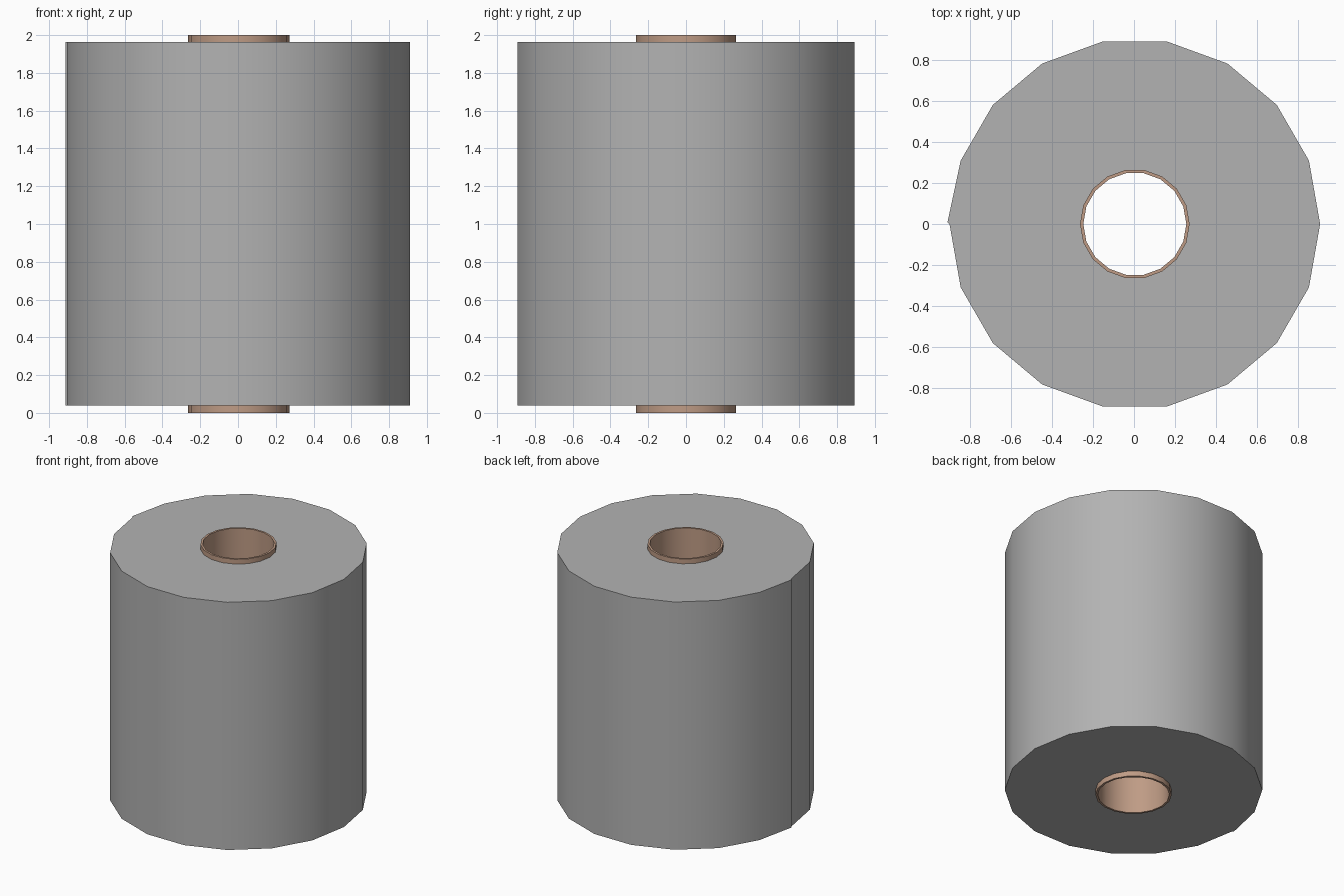
import bpy, bmesh, math

if "Cube" in bpy.data.objects:
    bpy.data.objects.remove(bpy.data.objects["Cube"])

SIDES = 18
CX = 0.004  # the loose end sticks out on -x, so the axis sits slightly right


def material(name, color):
    m = bpy.data.materials.new(name)
    m.diffuse_color = (*color, 1)
    m.use_nodes = True
    m.node_tree.nodes["Principled BSDF"].inputs["Base Color"].default_value = m.diffuse_color
    return m


def circle(radius):
    """Closed outline from -180 to +180 degrees, end point repeated."""
    angles = [-math.pi + 2 * math.pi * i / SIDES for i in range(SIDES + 1)]
    return [(CX + radius * math.cos(a), radius * math.sin(a)) for a in angles]


def hollow_prism(name, outer, inner, z0, z1, mat):
    """Thick-walled extrusion between two outlines with equal point counts."""
    bm = bmesh.new()
    rings = [[bm.verts.new((x, y, z)) for x, y in pts]
             for pts, z in ((outer, z0), (outer, z1), (inner, z1), (inner, z0))]
    n = len(outer)
    for k in range(4):
        a, b = rings[k], rings[(k + 1) % 4]
        wall = k in (0, 2)
        for i in range(n if wall else n - 1):
            j = (i + 1) % n
            bm.faces.new((a[i], a[j], b[j], b[i]))
    # close the seam where the outline starts and ends
    bmesh.ops.remove_doubles(bm, verts=bm.verts, dist=0.0005)
    # seam triangles between loose end, start and inner wall are filled here
    open_edges = [e for e in bm.edges if e.is_boundary]
    if open_edges:
        bmesh.ops.holes_fill(bm, edges=open_edges, sides=0)
    bmesh.ops.recalc_face_normals(bm, faces=bm.faces)
    mesh = bpy.data.meshes.new(name)
    bm.to_mesh(mesh)
    bm.free()
    mesh.materials.append(mat)
    ob = bpy.data.objects.new(name, mesh)
    bpy.context.collection.objects.link(ob)
    bpy.context.view_layer.objects.active = ob
    ob.select_set(True)
    bpy.ops.object.shade_smooth_by_angle(angle=math.radians(30))
    ob.select_set(False)
    return ob


paper = material("paper_grey", (0.45, 0.45, 0.45))
card = material("cardboard_brown", (0.52, 0.33, 0.235))

# Wound paper, with its loose end lifted a little on the left side
outline = circle(0.906)
outline[-1] = (-0.912, 0.008)
hollow_prism("paper_roll", outline, circle(0.268), 0.04, 1.963, paper)

# Cardboard core, poking out at both ends
hollow_prism("cardboard_core", circle(0.268), circle(0.252), 0.0, 2.0, card)
